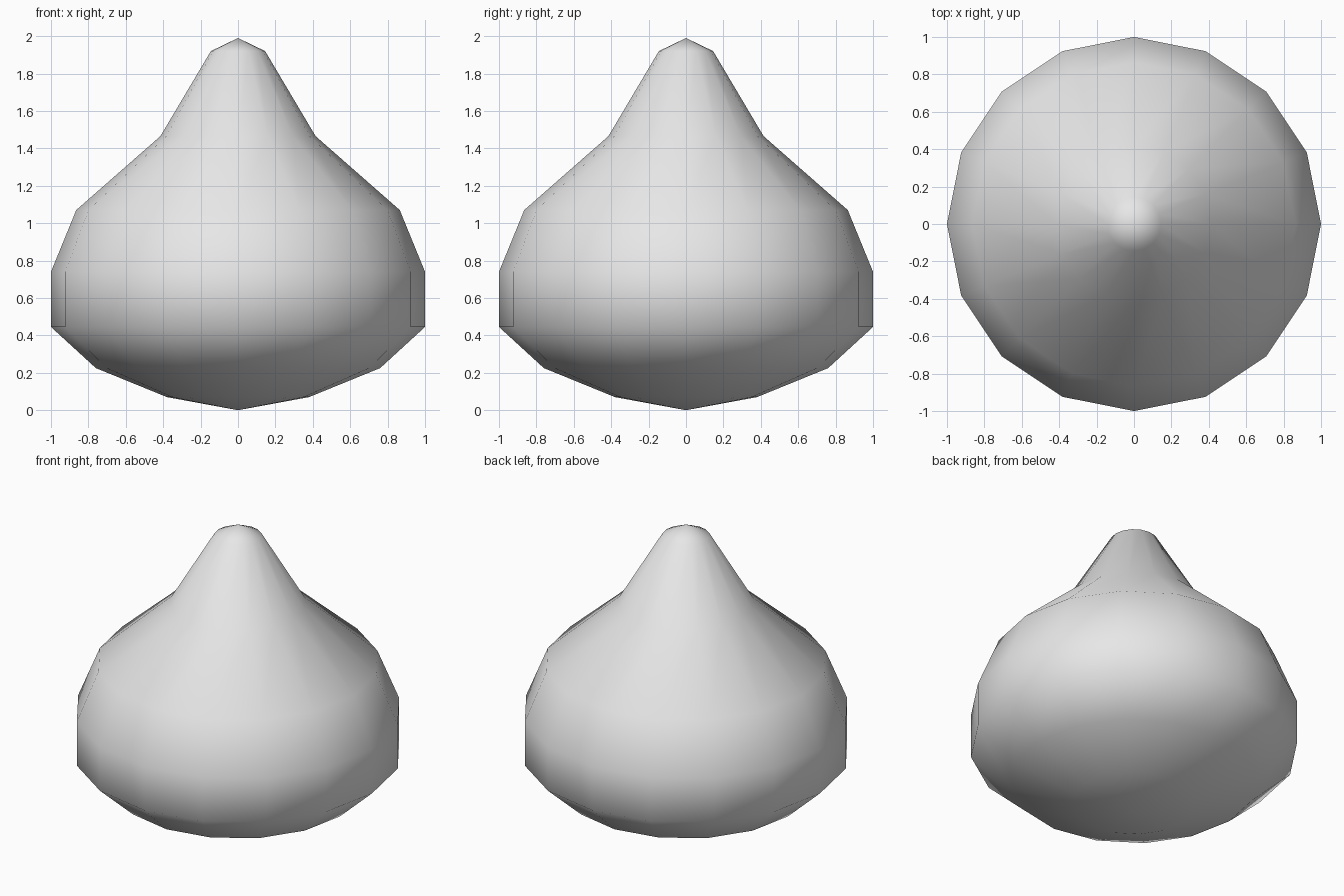
import bpy
import bmesh
from math import cos, sin, tau

cube = bpy.data.objects.get("Cube")
if cube:
    bpy.data.objects.remove(cube, do_unlink=True)

SIDES = 16
BOTTOM, TOP = 0.0, 1.99
# Rings of the droplet from base to tip: (radius, height)
PROFILE = [(0.38, 0.07), (0.76, 0.225), (1.0, 0.445), (1.0, 0.74),
           (0.865, 1.07), (0.415, 1.465), (0.145, 1.92)]

# Light grey surface
grey = bpy.data.materials.new("light_grey")
grey.use_nodes = True
colour = (0.8, 0.8, 0.8, 1)
grey.diffuse_color = colour
grey.node_tree.nodes["Principled BSDF"].inputs["Base Color"].default_value = colour

# Droplet body: turned rings, closed by a fan at each pole
bm = bmesh.new()
rings = [[bm.verts.new((r * cos(tau * i / SIDES), r * sin(tau * i / SIDES), z))
          for i in range(SIDES)] for r, z in PROFILE]
base = bm.verts.new((0, 0, BOTTOM))
tip = bm.verts.new((0, 0, TOP))
for i in range(SIDES):
    j = (i + 1) % SIDES
    for low, high in zip(rings, rings[1:]):
        bm.faces.new((low[i], low[j], high[j], high[i]))
    bm.faces.new((base, rings[0][j], rings[0][i]))
    bm.faces.new((tip, rings[-1][i], rings[-1][j]))
for face in bm.faces:
    face.smooth = True

mesh = bpy.data.meshes.new("droplet_body")
bm.to_mesh(mesh)
bm.free()
mesh.materials.append(grey)
body = bpy.data.objects.new("droplet_body", mesh)
bpy.context.collection.objects.link(body)
